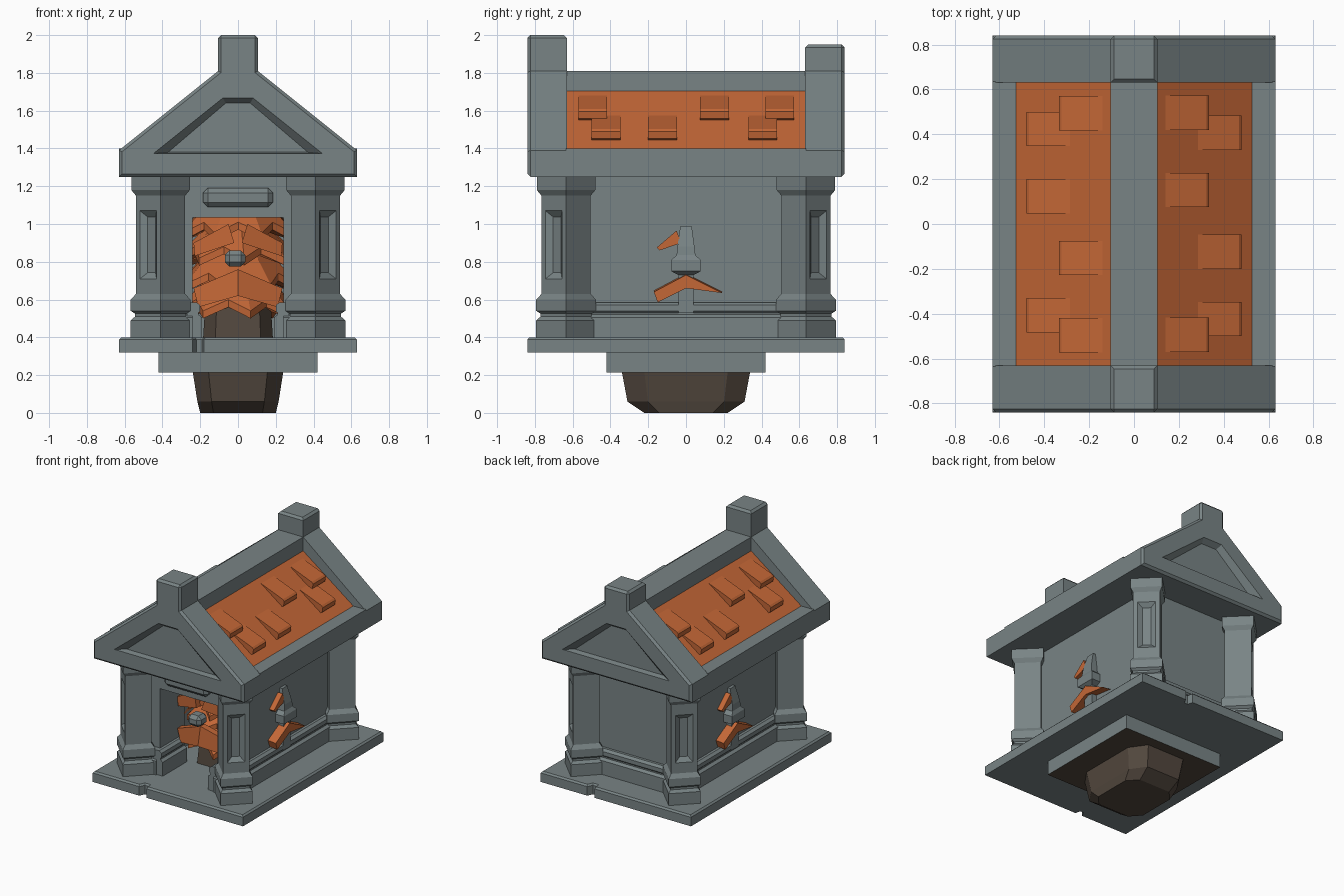
import bpy, bmesh, math
from mathutils import Vector

if "Cube" in bpy.data.objects:
    bpy.data.objects.remove(bpy.data.objects["Cube"])


def material(name, rgb):
    m = bpy.data.materials.new(name)
    m.diffuse_color = (*rgb, 1)
    m.use_nodes = True
    m.node_tree.nodes["Principled BSDF"].inputs["Base Color"].default_value = m.diffuse_color
    return m


STONE = material("grey_stone", (0.19, 0.23, 0.235))
ORANGE = material("burnt_orange", (0.55, 0.135, 0.037))
BROWN = material("dark_brown", (0.085, 0.064, 0.048))


def finish(name, bm, mat, bevel=0, pick=None):
    """Turn a bmesh into an object, chamfering the edges whose ends all pass pick."""
    bmesh.ops.recalc_face_normals(bm, faces=bm.faces)
    if bevel:
        edges = [e for e in bm.edges if not pick or all(pick(v.co) for v in e.verts)]
        bmesh.ops.bevel(bm, geom=edges, offset=bevel, segments=1, affect='EDGES')
    me = bpy.data.meshes.new(name)
    bm.to_mesh(me)
    bm.free()
    me.materials.append(mat)
    ob = bpy.data.objects.new(name, me)
    bpy.context.collection.objects.link(ob)
    return ob


def loft(name, rings, mat, bevel=0, pick=None):
    """Skin a stack of equal-length point rings and cap both ends."""
    bm = bmesh.new()
    rows = [[bm.verts.new(p) for p in r] for r in rings]
    n = len(rows[0])
    for a, b in zip(rows, rows[1:]):
        for i in range(n):
            bm.faces.new((a[i], a[(i + 1) % n], b[(i + 1) % n], b[i]))
    bm.faces.new(rows[0])
    bm.faces.new(rows[-1])
    return finish(name, bm, mat, bevel, pick)


def prism(name, profile, axis, t0, t1, mat, bevel=0, pick=None):
    """Extrude a 2D profile along one axis."""
    place = {'x': lambda a, b, t: (t, a, b),
             'y': lambda a, b, t: (a, t, b),
             'z': lambda a, b, t: (a, b, t)}[axis]
    rings = [[place(a, b, t) for a, b in profile] for t in (t0, t1)]
    return loft(name, rings, mat, bevel, pick)


def box(name, x0, x1, y0, y1, z0, z1, mat, bevel=0):
    return prism(name, [(x0, y0), (x1, y0), (x1, y1), (x0, y1)], 'z', z0, z1, mat, bevel)


# Rock under the floor
def octagon(rx, ry, z):
    c = [(1, .65), (.65, 1), (-.65, 1), (-1, .65), (-1, -.65), (-.65, -1), (.65, -1), (1, -.65)]
    return [(a * rx, b * ry, z) for a, b in c]


loft("foundation_rock", [octagon(.20, .22, 0), octagon(.215, .31, .06),
                         octagon(.24, .34, .22)], BROWN)

# Stepped floor slabs, the lower one with a brown underside
lower = box("lower_slab", -.42, .42, -.42, .42, .215, .325, STONE)
lower.data.materials.append(BROWN)
for f in lower.data.polygons:
    f.material_index = 1 if f.normal.z < -.9 else 0
half = [(-.63, -.84), (-.24, -.84), (-.22, -.80), (-.19, -.80), (-.18, -.84), (.63, -.84)]
prism("floor_slab", half + [(-x, -y) for x, y in half], 'z', .32, .40, STONE,
      .012, lambda c: c.z > .39)

# Walls: closed sides and back, deep doorway in front
WX, WY = .37, .59
for s, side in ((1, "right"), (-1, "left")):
    x0, x1 = sorted((s * .34, s * WX))
    box(side + "_wall", x0, x1, -WY, WY, .39, 1.26, STONE)
    x0, x1 = sorted((s * .24, s * WX))
    box(side + "_door_jamb", x0, x1, -WY, -.30, .39, 1.26, STONE)
box("back_wall", -WX, WX, WY - .04, WY, .39, 1.26, STONE)
box("door_lintel", -.24, .24, -WY, -.30, 1.035, 1.26, STONE)
box("door_plaque", -.185, .185, -WY - .05, -WY + .04, 1.09, 1.19, STONE, .025)

# Moulded skirting around the walls, turning into the doorway
SKIRT = [(-.03, .40), (.05, .40), (.05, .505), (.03, .52), (.03, .53),
         (.04, .54), (.04, .57), (.02, .585), (-.03, .585)]
for s in (1, -1):
    prism("side_skirting", [(s * (WX + a), z) for a, z in SKIRT], 'y', -WY, WY, STONE)
    x0, x1 = sorted((s * .24, s * WX))
    prism("front_skirting", [(-WY - a, z) for a, z in SKIRT], 'x', x0, x1, STONE)
    prism("doorway_skirting", [(s * (.24 - a), z) for a, z in SKIRT], 'y', -WY - .04, -.34, STONE)
prism("back_skirting", [(WY + a, z) for a, z in SKIRT], 'x', -WX, WX, STONE)

# Corner pillars turned 45 degrees, each with a V-cut panel facing outward
PILLAR = [(.40, .158), (.49, .158), (.51, .135), (.525, .135), (.54, .158), (.60, .158),
          (.63, .13), (.68, .13), (1.10, .13), (1.15, .13), (1.18, .155), (1.255, .155)]
for sx in (1, -1):
    for sy in (1, -1):
        bm = bmesh.new()
        rows = [[bm.verts.new((sx * .41 + d * a, sy * .635 + d * b, z))
                 for a, b in ((1, 0), (0, 1), (-1, 0), (0, -1))] for z, d in PILLAR]
        for lo, hi in zip(rows, rows[1:]):
            for i in range(4):
                bm.faces.new((lo[i], lo[(i + 1) % 4], hi[(i + 1) % 4], hi[i]))
        bm.faces.new(rows[0][::-1])
        bm.faces.new(rows[-1])
        bm.normal_update()
        out = Vector((sx, sy, 0)).normalized()
        panel = [f for f in bm.faces if f.normal.dot(out) > .95
                 and .8 < f.calc_center_median().z < 1]
        bmesh.ops.inset_individual(bm, faces=panel, thickness=.042)
        bmesh.ops.inset_individual(bm, faces=panel, thickness=.047, depth=-.025)
        finish("corner_pillar", bm, STONE)

# Gables with a post on top and a sunk pediment
for s, name, top in ((-1, "front", 2.0), (1, "back", 1.95)):
    r = [(.63, 1.25), (.63, 1.39), (.105, 1.81), (.105, top)]
    y0, y1 = sorted((s * .63, s * .84))
    gable = prism(name + "_gable", r + [(-x, z) for x, z in r[::-1]], 'y', y0, y1, STONE,
                  .016, lambda c: abs(c.y) > .83 or c.z > 1.9)
    outer = [(.45, 1.372), (.08, 1.668), (-.08, 1.668), (-.45, 1.372)]
    inner = [(.37, 1.38), (.065, 1.64), (-.065, 1.64), (-.37, 1.38)]
    cutter = loft(name + "_pediment_cutter", [[(x, s * .80, z) for x, z in inner],
                                              [(x, s * .841, z) for x, z in outer],
                                              [(x, s * .87, z) for x, z in outer]], STONE)
    cutter.hide_render = True
    cutter.hide_viewport = True
    cut = gable.modifiers.new("pediment", 'BOOLEAN')
    cut.operation = 'DIFFERENCE'
    cut.solver = 'EXACT'
    cut.object = cutter

# Roof core, ridge and eaves
core = [(.56, 1.26), (.56, 1.375), (.09, 1.716)]
prism("roof_panels", core + [(-x, z) for x, z in core[::-1]], 'y', -.635, .635, ORANGE)
box("roof_underside", -.60, .60, -.635, .635, 1.25, 1.28, STONE)
box("roof_ridge", -.105, .105, -.635, .635, 1.60, 1.81, STONE)
for s in (1, -1):
    x0, x1 = sorted((s * .525, s * .63))
    box("roof_eave", x0, x1, -.635, .635, 1.25, 1.40, STONE)

# Wedge-shaped roof tiles, the same on both slopes after a half turn
TILES = [(.14, .42), (.285, .33), (.14, .075), (.285, -.20), (.14, -.57), (.285, -.50)]


def roof_z(x):
    return 1.40 + (.525 - x) * .726


for s in (1, -1):
    for x, y in TILES:
        e = x + .195
        wedge = [(x, roof_z(x)), (e - .012, roof_z(e) + .07), (e, roof_z(e) + .057),
                 (e - .006, roof_z(e) + .02), (e - .04, roof_z(e)), (x, roof_z(x) - .03)]
        y0, y1 = sorted((s * y, s * (y + .153)))
        prism("roof_tile", [(s * a, z) for a, z in wedge], 'y', y0, y1, ORANGE)


# Small tree inside: trunk and jagged drooping leaf layers
def star(r, z, turn, drop=.06, n=8, inner=.8):
    pts = []
    for i in range(2 * n):
        a = math.pi * i / n + turn
        k = r if i % 2 == 0 else r * inner
        pts.append((k * math.cos(a), 1.2 * k * math.sin(a), z - (drop if i % 2 == 0 else 0)))
    return pts


loft("tree_trunk", [octagon(.185, .32, .39), octagon(.175, .30, .55),
                    octagon(.12, .15, .75)], BROWN)
for r, z, turn in ((.335, .58, .2), (.33, .72, .55), (.325, .86, .1), (.32, .99, .4)):
    loft("leaf_layer", [star(r * .5, z - .01, turn, 0), star(r, z - .02, turn),
                        star(r, z + .02, turn), star(r * .35, z + .19, turn, 0)], ORANGE)
# Tilted leaf shards facing the doorway
for s in (1, -1):
    loft("front_shard", [[(s * .02, y - .02, .90), (s * .23, y + .06, .83),
                          (s * .235, y + .06, .90), (s * .05, y, 1.0)]
                         for y in (-.45, -.40)], ORANGE)
    loft("front_shard", [[(0, y - .03, .62), (s * .21, y + .06, .56),
                          (s * .235, y + .06, .66), (0, y, .76)] for y in (-.45, -.40)], ORANGE)
box("tree_lantern", -.07, .04, -.52, -.41, .775, .86, STONE, .025)

# Wall lanterns with leaf shards poking through both side walls
for s in (1, -1):
    lamp = [(.53, .04, .03), (.73, .04, .03), (.75, .078, .06), (.81, .078, .06),
            (.835, .05, .045), (.88, .045, .04), (.99, .03, .012)]
    loft("wall_lantern", [[(s * (WX + .01 + a * d), s * b * w, z) for a, b in
                           ((1, -1), (1, 1), (-1, 1), (-1, -1))] for z, w, d in lamp], STONE)
    shard = [(-.17, .65), (0, .74), (.19, .645), (0, .67), (-.15, .595)]
    loft("wall_leaf", [[(s * (WX + x), s * y, z - k) for y, z in shard]
                       for x, k in ((-.03, 0), (.065, .01))], ORANGE)
    chip = [(-.155, .875), (-.05, .965), (-.025, .90), (-.14, .86)]
    loft("wall_leaf_tip", [[(s * (WX + x), s * y, z) for y, z in chip]
                           for x in (-.03, .04)], ORANGE)
